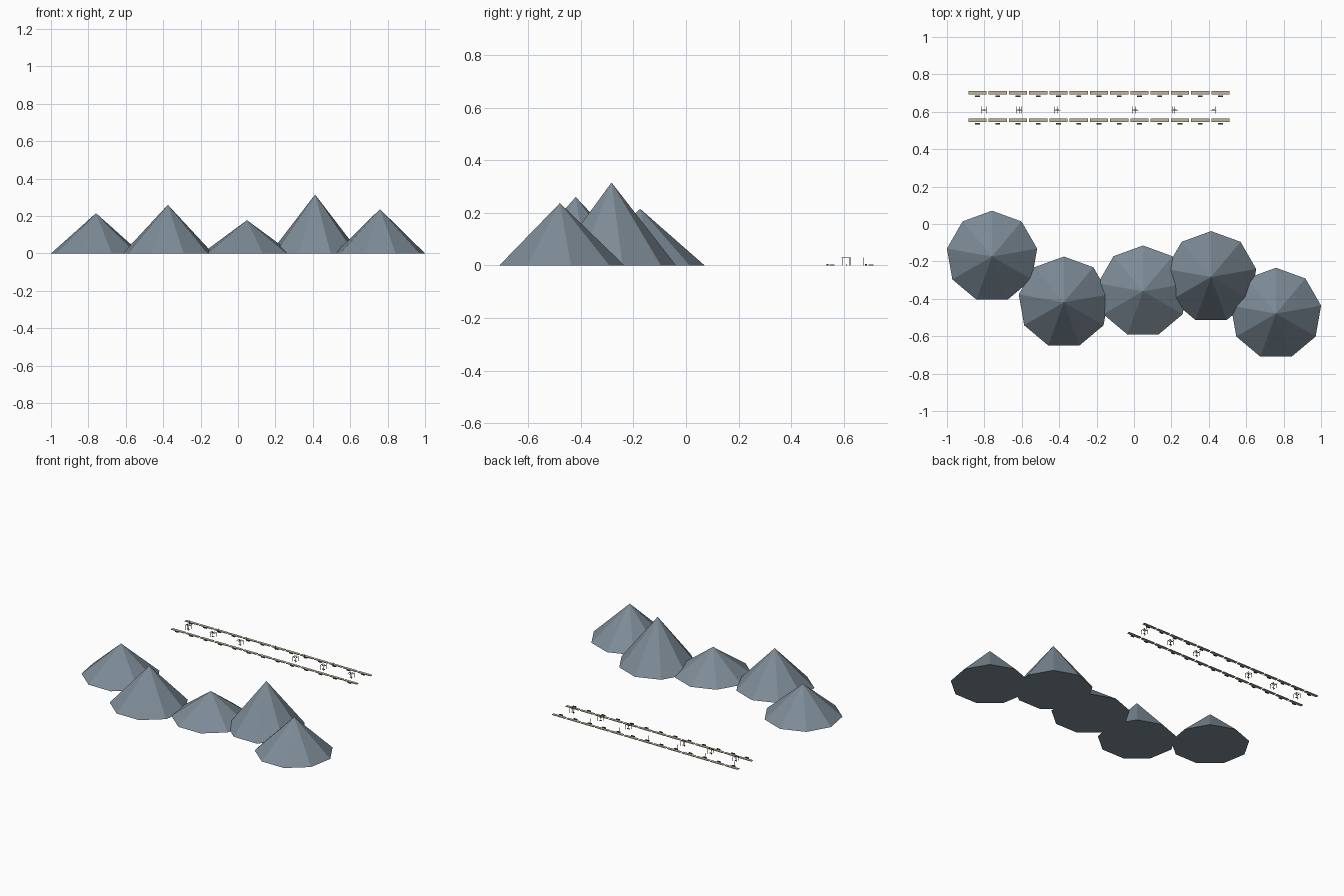
import bpy, bmesh, math
from mathutils import Matrix, Vector

if "Cube" in bpy.data.objects:
    bpy.data.objects.remove(bpy.data.objects["Cube"])


def material(name, rgb):
    m = bpy.data.materials.new(name)
    m.diffuse_color = (*rgb, 1)
    m.use_nodes = True
    m.node_tree.nodes["Principled BSDF"].inputs["Base Color"].default_value = m.diffuse_color
    return m


ROCK = material("slate rock", (0.205, 0.26, 0.31))
SAND = material("sandy stone", (0.52, 0.46, 0.34))
DARK = material("dark metal", (0.07, 0.07, 0.07))
WOOD = material("dark timber", (0.13, 0.09, 0.065))


def finish(name, bm, mat):
    bmesh.ops.recalc_face_normals(bm, faces=bm.faces)
    me = bpy.data.meshes.new(name)
    bm.to_mesh(me)
    bm.free()
    me.materials.append(mat)
    ob = bpy.data.objects.new(name, me)
    bpy.context.collection.objects.link(ob)
    return ob


def boxes(name, items, mat):
    """items: list of (centre, size)"""
    bm = bmesh.new()
    for c, s in items:
        bmesh.ops.create_cube(bm, size=1, matrix=Matrix.Translation(c) @ Matrix.Diagonal((*s, 1)))
    return finish(name, bm, mat)


# mountains: nine-sided pyramids with one corner pointing to the back
RADIUS, SIDES = 0.245, 9
for i, (x, y, h) in enumerate([(-0.759, -0.174, 0.215), (-0.375, -0.419, 0.26),
                               (0.048, -0.36, 0.178), (0.412, -0.283, 0.315),
                               (0.759, -0.479, 0.237)]):
    bm = bmesh.new()
    ring = []
    for k in range(SIDES):
        a = 2 * math.pi * k / SIDES
        ring.append(bm.verts.new((x + RADIUS * math.sin(a), y + RADIUS * math.cos(a), 0)))
    tip = bm.verts.new((x, y, h))
    bm.faces.new(ring)
    for k in range(SIDES):
        bm.faces.new((ring[k], ring[(k + 1) % SIDES], tip))
    finish(f"mountain_{i + 1}", bm, ROCK)

# two rows of low wall segments, each with a small step block in front
xs = [-0.837 + 0.1083 * i for i in range(13)]
for row, y in (("front", 0.555), ("back", 0.702)):
    boxes(f"{row}_wall_segments", [(Vector((x, y, 0.002)), (0.098, 0.019, 0.004)) for x in xs], SAND)
    boxes(f"{row}_step_blocks", [(Vector((x, y - 0.018, 0.003)), (0.025, 0.008, 0.006)) for x in xs], DARK)

# thin posts along the back row, at every second segment
boxes("back_posts", [(Vector((x, 0.673, 0.015)), (0.002, 0.002, 0.03)) for x in xs[::2]], DARK)

# small open frames between the rows
for i, x in enumerate([-0.802, -0.614, -0.411, 0.006, 0.217, 0.425]):
    parts = [(Vector((x + sx * 0.013, 0.609 + sy * 0.014, 0.015)), (0.002, 0.002, 0.03))
             for sx in (-1, 1) for sy in (-1, 1)]
    parts += [(Vector((x + dx, 0.609, 0.03)), (0.002, 0.036, 0.002)) for dx in (-0.013, 0, 0.013)]
    parts.append((Vector((x, 0.609, 0.03)), (0.034, 0.002, 0.002)))
    boxes(f"timber_frame_{i + 1}", parts, WOOD)
    boxes(f"frame_foot_{i + 1}", [(Vector((x, 0.609, 0.002)), (0.018, 0.004, 0.004))], DARK)
